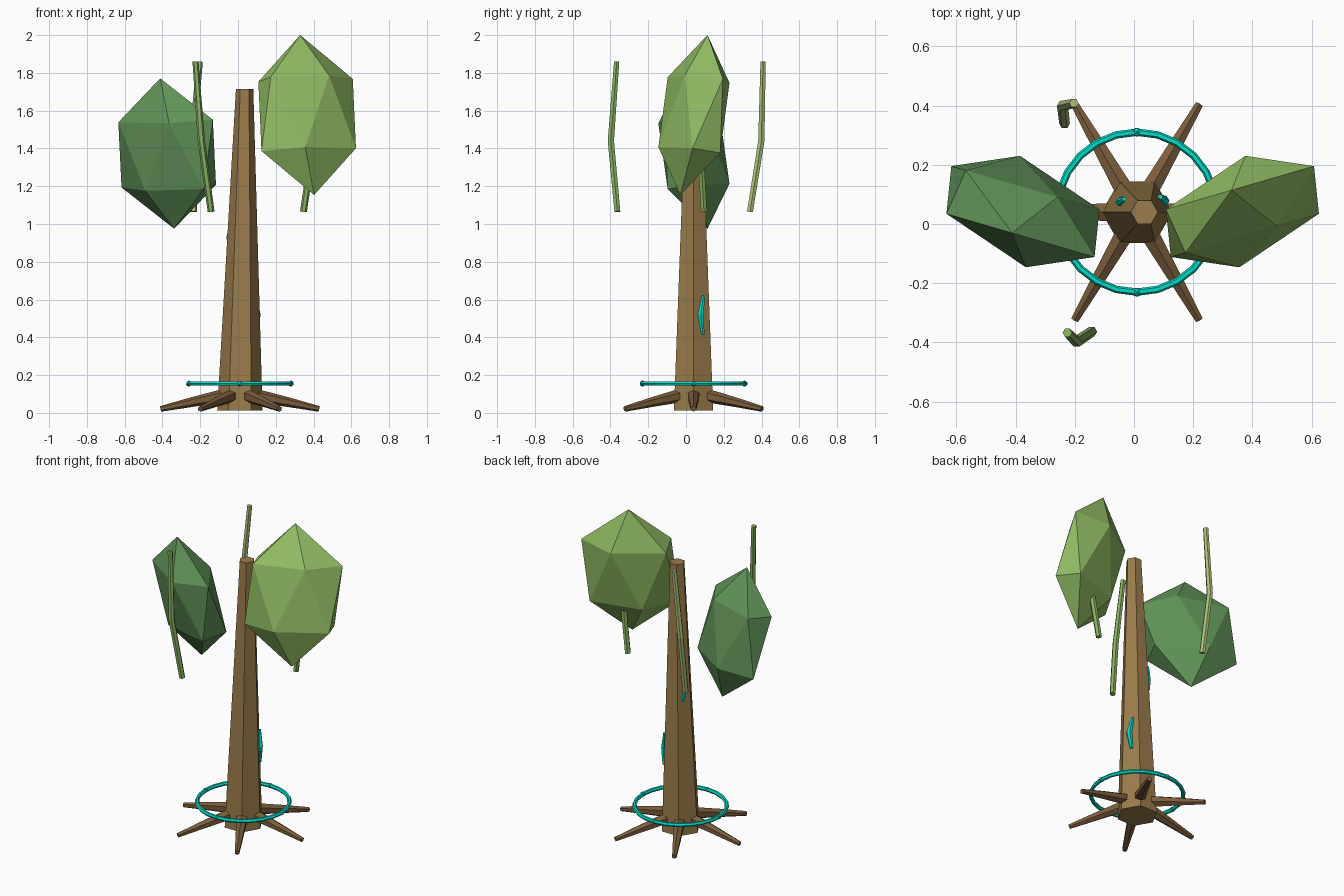
import bpy, bmesh
from math import cos, sin, pi, radians
from mathutils import Vector, Matrix

if "Cube" in bpy.data.objects:
    bpy.data.objects.remove(bpy.data.objects["Cube"])

CX, CY = 0.01, 0.04  # axis of the tree


def material(name, rgb):
    m = bpy.data.materials.new(name)
    m.diffuse_color = (*rgb, 1)
    m.use_nodes = True
    m.node_tree.nodes["Principled BSDF"].inputs["Base Color"].default_value = m.diffuse_color
    return m


BARK = material("bark", (0.33, 0.20, 0.07))
ROOT = material("root_bark", (0.20, 0.11, 0.045))
TEAL = material("teal_glow", (0.0, 0.72, 0.58))
DARK_LEAF = material("dark_leaf", (0.12, 0.30, 0.10))
LIGHT_LEAF = material("light_leaf", (0.29, 0.52, 0.13))
VINE = material("vine_green", (0.25, 0.46, 0.12))
PALE_VINE = material("pale_vine", (0.43, 0.56, 0.20))


def finish(name, bm, mat):
    bmesh.ops.recalc_face_normals(bm, faces=bm.faces[:])
    me = bpy.data.meshes.new(name)
    bm.to_mesh(me)
    bm.free()
    me.materials.append(mat)
    ob = bpy.data.objects.new(name, me)
    bpy.context.collection.objects.link(ob)
    return ob


def tube(name, pts, radii, mat, sides=6, level=False):
    """Capped tube along a path; level=True keeps the rings horizontal."""
    pts = [Vector(p) for p in pts]
    bm = bmesh.new()
    rings = []
    for i, (p, r) in enumerate(zip(pts, radii)):
        t = pts[min(i + 1, len(pts) - 1)] - pts[max(i - 1, 0)]
        t = Vector((0, 0, 1)) if level else t.normalized()
        ref = Vector((1, 0, 0)) if abs(t.z) > 0.7 else Vector((0, 0, 1))
        u = (ref - t * ref.dot(t)).normalized()
        v = t.cross(u)
        rings.append([bm.verts.new(p + r * (u * cos(2 * pi * k / sides) + v * sin(2 * pi * k / sides)))
                      for k in range(sides)])
    for a, b in zip(rings, rings[1:]):
        for k in range(sides):
            n = (k + 1) % sides
            bm.faces.new((a[k], a[n], b[n], b[k]))
    bm.faces.new(rings[0])
    bm.faces.new(rings[-1])
    return finish(name, bm, mat)


def polar(r, deg, z):
    return (CX + r * cos(radians(deg)), CY + r * sin(radians(deg)), z)


# Trunk: leaning six-sided taper
tube("trunk", [(CX, CY, 0.012), (0.035, CY, 1.715)], [0.12, 0.046], BARK, level=True)

# Six roots
for k in range(6):
    a = 60 * k
    tube(f"root_{k + 1}", [polar(0.08, a, 0.092), polar(0.25, a, 0.058), polar(0.42, a, 0.021)],
         [0.036, 0.026, 0.015], ROOT)

# Leaf clumps: tilted, flattened icosahedra
clump = Matrix(((0.0297, -0.294, -0.037),
                (0.1743, -0.0859, 0.072),
                (-0.0216, -0.0088, 0.4235)))
for name, loc, flip, mat in (
        ("right_leaf_clump", (0.366, 0.042, 1.577), (1, 1, 1), LIGHT_LEAF),
        ("left_leaf_clump", (-0.375, 0.042, 1.373), (-1, 1, -0.94), DARK_LEAF)):
    bm = bmesh.new()
    bmesh.ops.create_icosphere(bm, subdivisions=1, radius=1)
    m = Matrix.Diagonal(flip) @ clump
    bmesh.ops.transform(bm, matrix=Matrix.Translation(loc) @ m.to_4x4(), verts=bm.verts[:])
    finish(name, bm, mat)

# Three hanging vines around the trunk
for k, mat in enumerate((VINE, PALE_VINE, VINE)):
    r, a = 0.393 + 0.045 * k, 5 + 120 * k
    tube(f"vine_{k + 1}", [polar(r - 0.013, a - 5, 1.86), polar(r, a, 1.44), polar(r - 0.052, a + 4.3, 1.065)],
         [0.016, 0.019, 0.018], mat)

# Floating ring with four small beads
bm = bmesh.new()
N, S = 24, 6
grid = [[bm.verts.new(polar(0.27 + 0.0125 * cos(2 * pi * j / S), 360 * i / N, 0.155 + 0.0125 * sin(2 * pi * j / S)))
         for j in range(S)] for i in range(N)]
for i in range(N):
    a, b = grid[i], grid[(i + 1) % N]
    for j in range(S):
        bm.faces.new((a[j], b[j], b[(j + 1) % S], a[(j + 1) % S]))
finish("ring", bm, TEAL)
for k in range(4):
    bm = bmesh.new()
    bmesh.ops.create_icosphere(bm, subdivisions=1, radius=0.017,
                               matrix=Matrix.Translation(polar(0.27, 90 * k, 0.155)))
    finish(f"ring_bead_{k + 1}", bm, TEAL)

# Glowing slivers in the bark
tube("right_sliver", [(0.088, 0.092, 0.62), (0.102, 0.078, 0.52), (0.094, 0.09, 0.415)],
     [0.009, 0.018, 0.009], TEAL)
tube("left_sliver", [(-0.033, 0.085, 1.01), (-0.047, 0.074, 0.93), (-0.038, 0.086, 0.855)],
     [0.008, 0.015, 0.008], TEAL)
